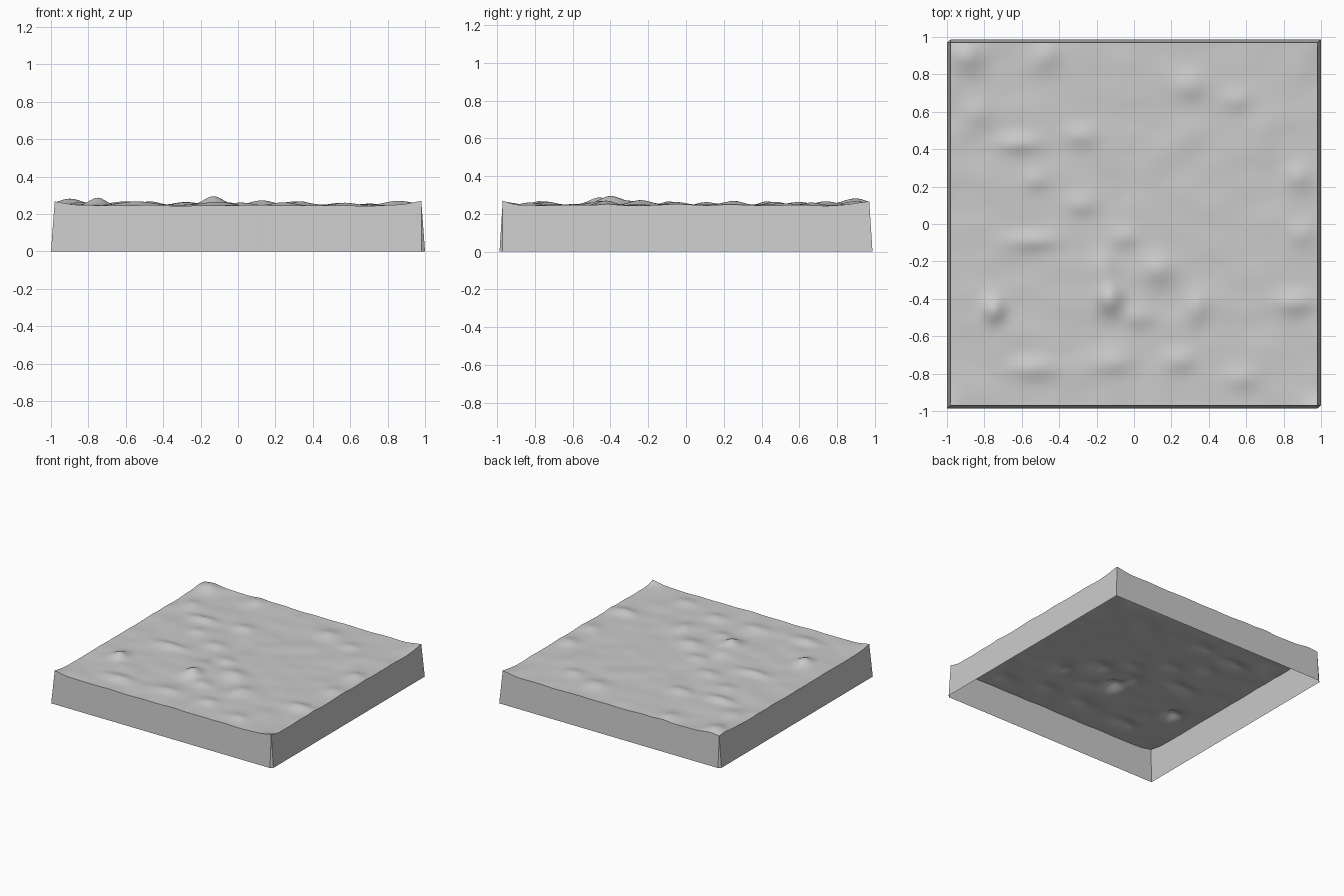
import bpy
import math
from mathutils import Vector, noise

cube = bpy.data.objects.get("Cube")
if cube:
    bpy.data.objects.remove(cube)

TOP_X, TOP_Y = 0.98, 0.97      # half size of the ground
BASE_X, BASE_Y = 1.0, 0.987    # half size of the flared foot
FLOOR = 0.243
STEPS = 100

# Mounds: x, y, height, width in x, width in y
MOUNDS = [
    (-.13, -.4, .048, .07, .08), (-.16, -.24, .02, .07, .1), (-.75, -.46, .043, .06, .07),
    (-.9, .9, .036, .09, .09), (-.62, .43, .02, .12, .05), (-.47, .9, .02, .07, .08),
    (.86, -.42, .024, .1, .06), (-.55, -.77, .023, .13, .06), (.13, -.24, .022, .08, .08),
    (-.54, -.09, .02, .13, .05), (-.05, -.07, .018, .08, .06), (.33, -.45, .02, .06, .09),
    (.88, .26, .023, .07, .07), (.3, .74, .02, .08, .08), (.55, .66, .015, .07, .06),
    (-.28, .47, .018, .09, .06), (-.53, .23, .015, .07, .06), (-.28, .1, .016, .09, .06),
    (.9, -.05, .02, .08, .08), (.02, -.5, .015, .08, .06), (-.1, -.74, .015, .1, .06),
    (.25, -.73, .015, .08, .06), (.58, -.83, .014, .08, .06), (-.84, .6, .014, .08, .08),
    (.7, .5, .012, .08, .1), (1, -1, .03, .08, .08), (-1, -1, .025, .1, .1),
    (1, 1, .02, .1, .1),
]


def ground_height(x, y):
    z = FLOOR + 0.007 * max(0, noise.noise(Vector((x * 5, y * 6, 3))) + 0.4)
    for mx, my, h, wx, wy in MOUNDS:
        z += h * math.exp(-((x - mx) / wx) ** 2 - ((y - my) / wy) ** 2)
    return z


def ground_point(i, j):
    x = TOP_X * (2 * i / STEPS - 1)
    y = TOP_Y * (2 * j / STEPS - 1)
    return (x, y, ground_height(x, y))


def add_object(name, verts, faces, smooth):
    mesh = bpy.data.meshes.new(name)
    mesh.from_pydata(verts, [], faces)
    mesh.materials.append(stone)
    for p in mesh.polygons:
        p.use_smooth = smooth
    obj = bpy.data.objects.new(name, mesh)
    bpy.context.collection.objects.link(obj)


stone = bpy.data.materials.new("light_grey")
stone.use_nodes = True
grey = (0.6, 0.6, 0.6, 1)
stone.diffuse_color = grey
stone.node_tree.nodes["Principled BSDF"].inputs["Base Color"].default_value = grey

# Rolling ground sheet
n = STEPS + 1
verts = [ground_point(i, j) for j in range(n) for i in range(n)]
faces = [(j * n + i, j * n + i + 1, (j + 1) * n + i + 1, (j + 1) * n + i)
         for j in range(STEPS) for i in range(STEPS)]
add_object("ground", verts, faces, True)

# Flared walls, open below; two opposite corners are cut off by a thin triangle
SIDES = {
    "front_wall": (lambda k: (k, 0), (0, -1)),
    "left_wall": (lambda k: (STEPS, k), (1, 0)),
    "back_wall": (lambda k: (STEPS - k, STEPS), (0, 1)),
    "right_wall": (lambda k: (0, STEPS - k), (-1, 0)),
}
for name, (cell, (nx, ny)) in SIDES.items():
    top = [ground_point(*cell(k)) for k in range(n)]
    foot = []
    for x, y, z in top:
        mitred = abs(x) == TOP_X and abs(y) == TOP_Y and x * y > 0
        out_x = math.copysign(1, x) if mitred else nx
        out_y = math.copysign(1, y) if mitred else ny
        foot.append((x + out_x * (BASE_X - TOP_X), y + out_y * (BASE_Y - TOP_Y), 0))
    faces = [(k, n + k, n + k + 1, k + 1) for k in range(STEPS)]
    add_object(name, top + foot, faces, False)

for name, s in (("front_corner", 1), ("back_corner", -1)):
    x, y = s * TOP_X, -s * TOP_Y
    tri = [(x, y, ground_height(x, y)), (x, -s * BASE_Y, 0), (s * BASE_X, y, 0)]
    add_object(name, tri, [(0, 1, 2)], False)
